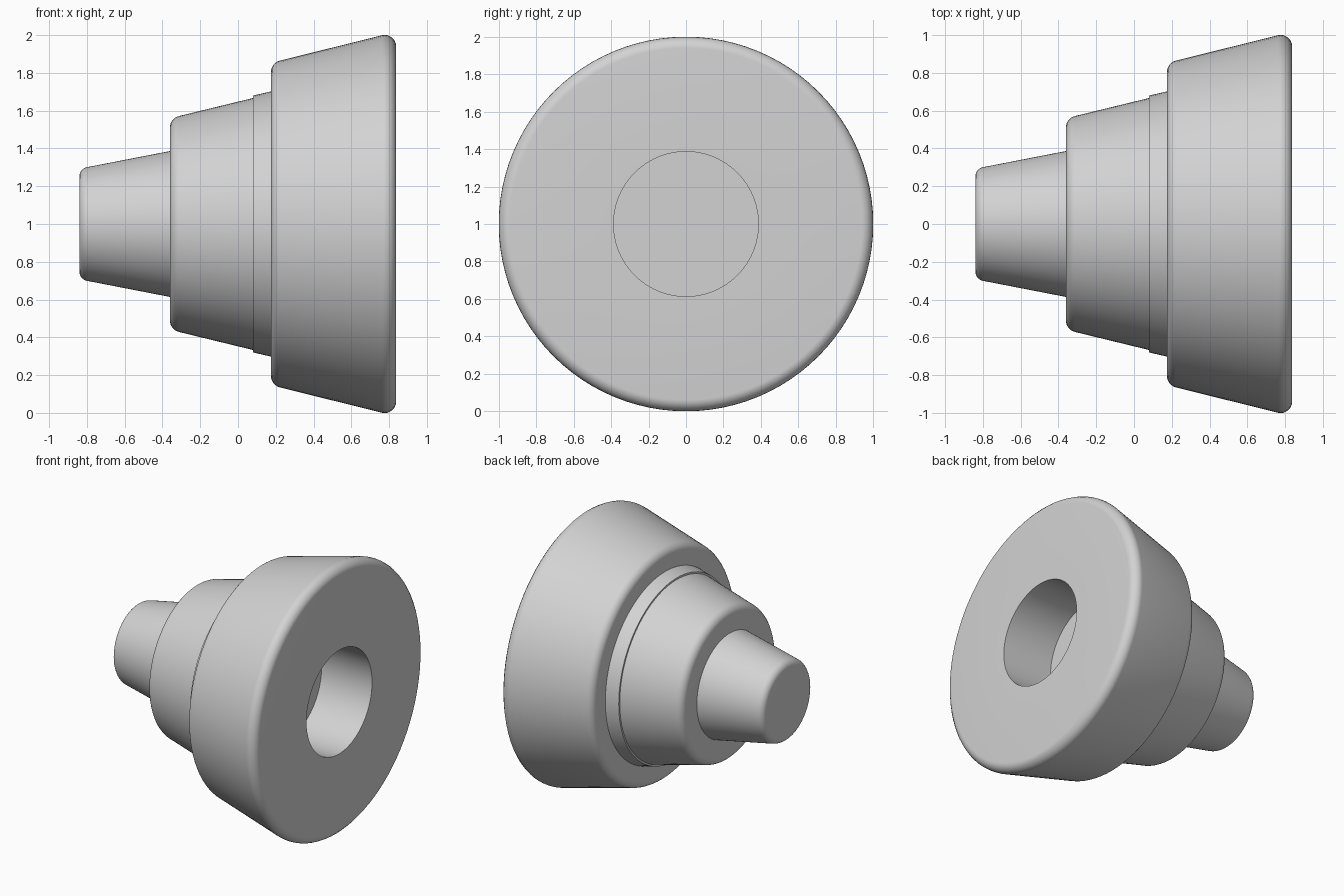
import bpy, bmesh, math
from mathutils import Vector

cube = bpy.data.objects.get("Cube")
if cube:
    bpy.data.objects.remove(cube, do_unlink=True)

SIDES = 96
GREY = (0.65, 0.65, 0.65, 1)

grey = bpy.data.materials.new("plain grey")
grey.use_nodes = True
grey.diffuse_color = GREY
grey.node_tree.nodes["Principled BSDF"].inputs["Base Color"].default_value = GREY


def rounded(corners, steps=6):
    """Round each (x, radius, fillet) corner of a profile with a tangent arc."""
    path = []
    for i, (x, r, fillet) in enumerate(corners):
        p = Vector((x, r))
        if not fillet:
            path.append(p)
            continue
        a = (Vector(corners[i - 1][:2]) - p).normalized()
        b = (Vector(corners[i + 1][:2]) - p).normalized()
        half = a.angle(b) / 2
        centre = p + (a + b).normalized() * fillet / math.sin(half)
        start = p + a * fillet / math.tan(half) - centre
        end = p + b * fillet / math.tan(half) - centre
        for s in range(steps + 1):
            path.append(centre + start.lerp(end, s / steps).normalized() * fillet)
    return path


def turned(name, corners):
    """Turn a profile, closed on the axis at both ends, about the x axis."""
    bm = bmesh.new()
    verts = [bm.verts.new((p.x, 0, p.y)) for p in rounded(corners)]
    edges = [bm.edges.new(pair) for pair in zip(verts, verts[1:])]
    bmesh.ops.spin(bm, geom=verts + edges, cent=(0, 0, 0), axis=(1, 0, 0),
                   angle=math.tau, steps=SIDES, use_merge=True)
    bmesh.ops.remove_doubles(bm, verts=bm.verts, dist=0.0001)
    bmesh.ops.recalc_face_normals(bm, faces=bm.faces)
    mesh = bpy.data.meshes.new(name)
    bm.to_mesh(mesh)
    bm.free()
    mesh.materials.append(grey)
    obj = bpy.data.objects.new(name, mesh)
    obj.location.z = 1
    bpy.context.collection.objects.link(obj)
    bpy.ops.object.select_all(action='DESELECT')
    obj.select_set(True)
    bpy.context.view_layer.objects.active = obj
    bpy.ops.object.shade_smooth_by_angle(angle=math.radians(30))


# Narrow tapered tip
turned("tip_cone", [(-0.84, 0, 0), (-0.84, 0.293, 0.05), (-0.34, 0.39, 0), (-0.34, 0, 0)])

# Middle tapered step
turned("middle_cone", [(-0.36, 0, 0), (-0.36, 0.56, 0.06), (0.10, 0.672, 0), (0.10, 0, 0)])

# Thin collar standing slightly proud of the middle step
turned("collar", [(0.08, 0, 0), (0.08, 0.68, 0), (0.20, 0.708, 0), (0.20, 0, 0)])

# Wide base with a blind round socket in its end
turned("base_cone", [(0.175, 0, 0), (0.175, 0.853, 0.06), (0.837, 1.018, 0.06),
                     (0.837, 0.387, 0), (0.42, 0.387, 0), (0.42, 0, 0)])
